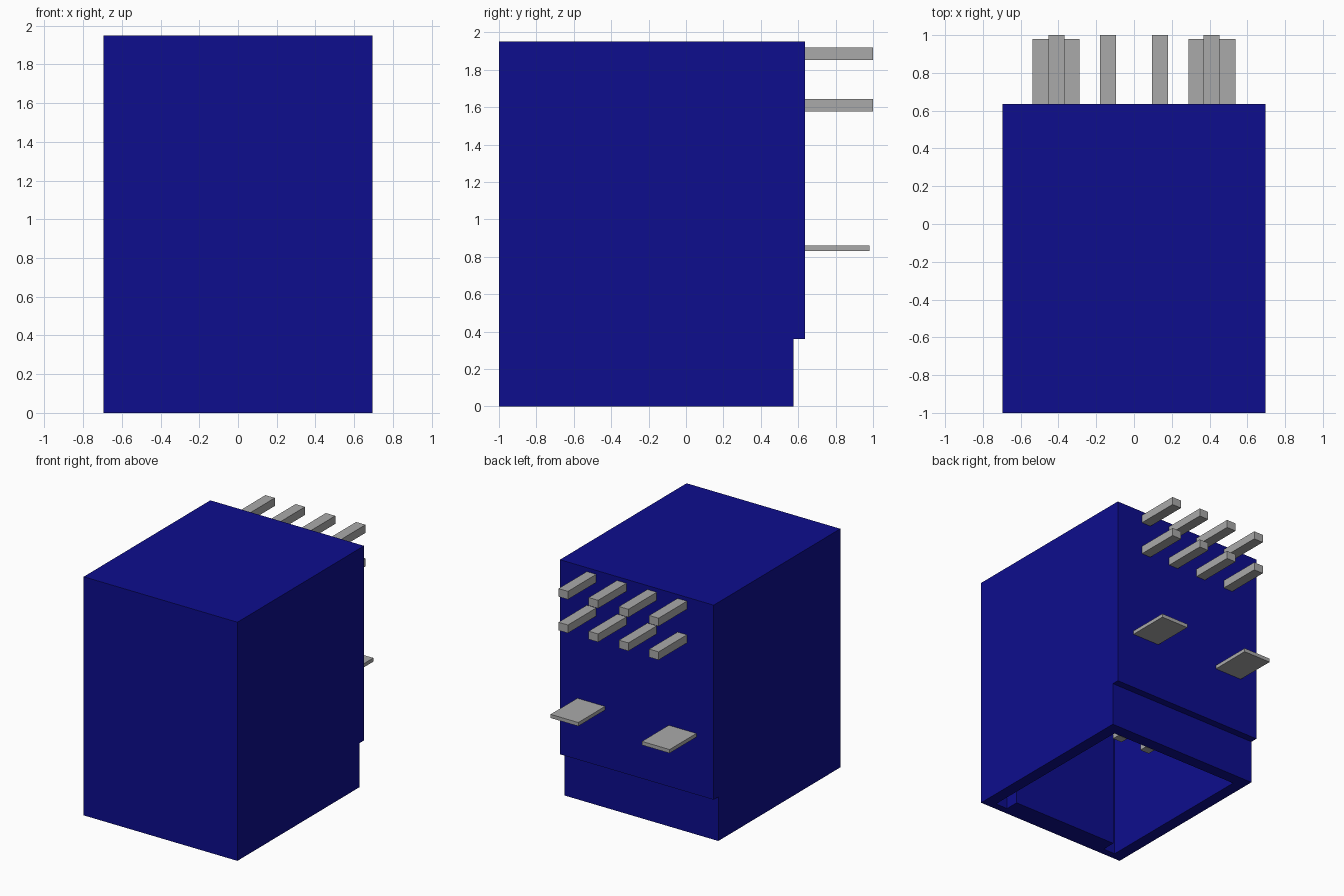
import bpy, bmesh
from mathutils import Vector

cube = bpy.data.objects.get("Cube")
if cube:
    bpy.data.objects.remove(cube, do_unlink=True)


def material(name, rgb):
    m = bpy.data.materials.new(name)
    m.use_nodes = True
    m.diffuse_color = (*rgb, 1)
    m.node_tree.nodes["Principled BSDF"].inputs["Base Color"].default_value = (*rgb, 1)
    return m


BLUE = material("dark blue plastic", (0.004, 0.004, 0.27))
GREY = material("grey metal", (0.40, 0.40, 0.40))


def prism(name, points, offset, mat):
    """Extrude a flat 3D outline along the offset vector."""
    bm = bmesh.new()
    face = bm.faces.new([bm.verts.new(p) for p in points])
    ext = bmesh.ops.extrude_face_region(bm, geom=[face])
    moved = [v for v in ext["geom"] if isinstance(v, bmesh.types.BMVert)]
    bmesh.ops.translate(bm, verts=moved, vec=Vector(offset))
    bmesh.ops.recalc_face_normals(bm, faces=bm.faces)
    me = bpy.data.meshes.new(name)
    bm.to_mesh(me)
    bm.free()
    me.materials.append(mat)
    ob = bpy.data.objects.new(name, me)
    bpy.context.collection.objects.link(ob)
    return ob


def side_prism(name, yz, x, width, mat):
    """Extrude a side profile across x, centred on x."""
    return prism(name, [(x - width / 2, y, z) for y, z in yz], (width, 0, 0), mat)


# Housing: tall block with a shallow step low on the back
housing = side_prism("housing", [(-1, 0), (0.575, 0), (0.575, 0.36), (0.635, 0.36),
                                 (0.635, 1.95), (-1, 1.95)], 0, 1.39, BLUE)

# Socket open at the bottom, with a notch in each front corner
half = [(0.595, 0.475), (0.595, -0.94), (0.485, -0.94), (0.485, -0.825)]
outline = half + [(-x, y) for x, y in reversed(half)]
cutter = prism("socket_cutter", [(x, y, -0.1) for x, y in outline], (0, 0, 1.4), BLUE)
cutter.hide_render = True
mod = housing.modifiers.new("socket", "BOOLEAN")
mod.operation = "DIFFERENCE"
mod.solver = "EXACT"
mod.object = cutter
bpy.context.view_layer.objects.active = housing
bpy.ops.object.modifier_apply(modifier=mod.name)
bpy.data.objects.remove(cutter, do_unlink=True)

# Right-angle contact pins: two rows of four, tips hanging in the socket
T = 0.033
for row, z, y in (("upper", 1.885, -0.33), ("lower", 1.61, -0.06)):
    bend = [(1, z - T), (1, z + T), (y - T, z + T), (y - T, 0.58), (y + T, 0.58), (y + T, z - T)]
    for i, x in enumerate((-0.41, -0.137, 0.137, 0.41)):
        side_prism(f"{row}_pin_{i + 1}", bend, x, 0.085, GREY)

# Flat mounting tabs on the back
for side, x in (("left", 0.413), ("right", -0.413)):
    side_prism(f"{side}_mounting_tab", [(0.56, 0.83), (0.98, 0.83), (0.98, 0.86), (0.56, 0.86)],
               x, 0.25, GREY)
